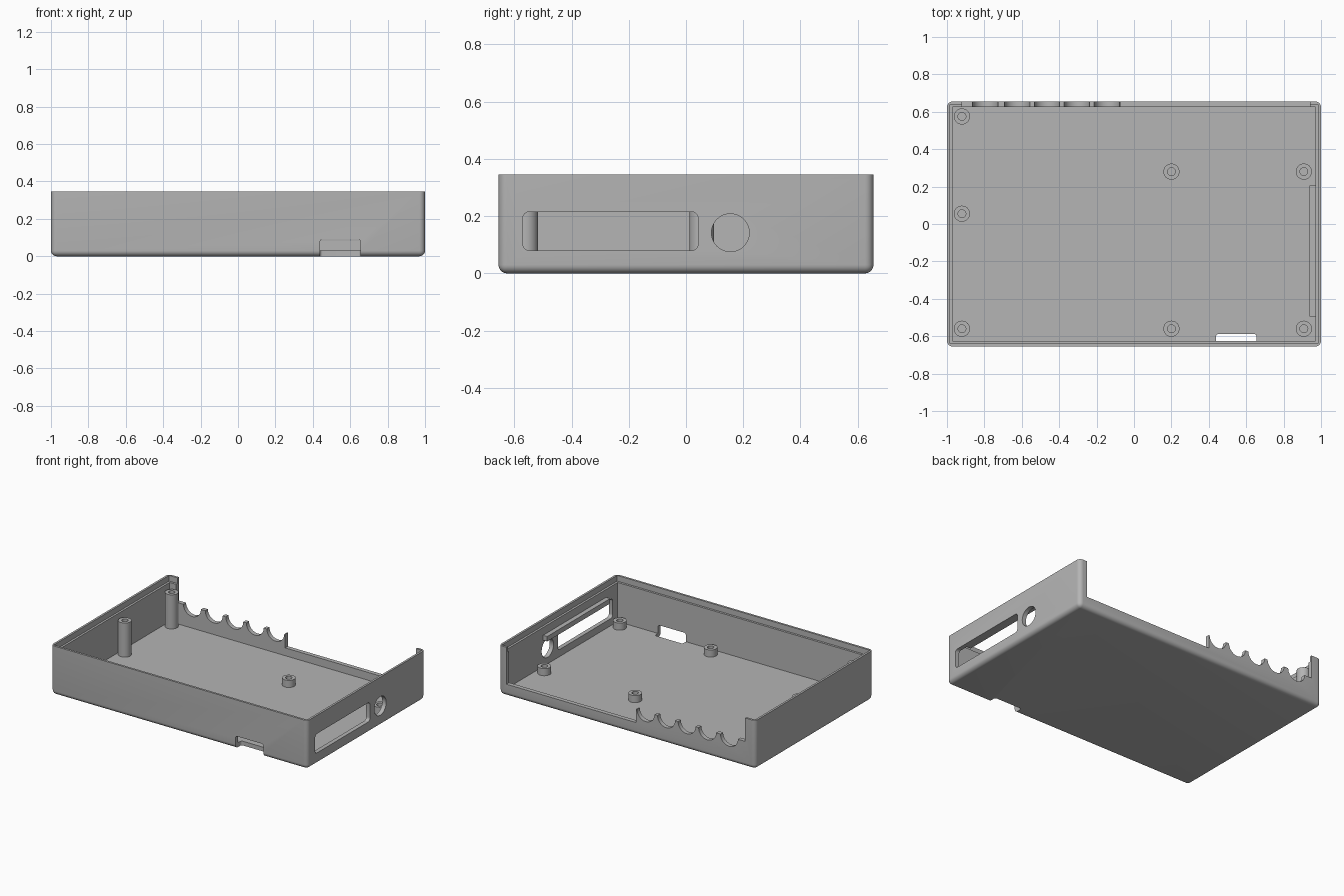
import bpy, bmesh, math
from mathutils import Matrix, Vector

if "Cube" in bpy.data.objects:
    bpy.data.objects.remove(bpy.data.objects["Cube"])

grey = bpy.data.materials.new("plain grey")
grey.use_nodes = True
GREY = (0.46, 0.46, 0.46, 1)
grey.diffuse_color = GREY
grey.node_tree.nodes["Principled BSDF"].inputs["Base Color"].default_value = GREY

WALL, HEIGHT, HALF_Y = 0.03, 0.345, 0.655


def finish(bm, name):
    bmesh.ops.recalc_face_normals(bm, faces=bm.faces)
    mesh = bpy.data.meshes.new(name)
    bm.to_mesh(mesh)
    bm.free()
    mesh.materials.append(grey)
    obj = bpy.data.objects.new(name, mesh)
    bpy.context.collection.objects.link(obj)
    return obj


def box(name, low, high, radius=0, pick=lambda edge: True):
    """Box between two corners; the picked edges are rounded."""
    low, high = Vector(low), Vector(high)
    bm = bmesh.new()
    bmesh.ops.create_cube(bm, size=1)
    for v in bm.verts:
        v.co = [(a + b) / 2 + c * (b - a) for a, b, c in zip(low, high, v.co)]
    if radius:
        bmesh.ops.bevel(bm, geom=[e for e in bm.edges if pick(e)], offset=radius,
                        segments=6, profile=0.5, affect='EDGES')
    return finish(bm, name)


def cylinder(name, centre, radius, length, axis):
    bm = bmesh.new()
    turn = Matrix.Rotation(math.pi / 2, 4, axis)
    bmesh.ops.create_cone(bm, cap_ends=True, segments=48, radius1=radius, radius2=radius,
                          depth=length, matrix=Matrix.Translation(centre) @ turn)
    return finish(bm, name)


def select(obj):
    bpy.ops.object.select_all(action='DESELECT')
    obj.select_set(True)
    bpy.context.view_layer.objects.active = obj


def cut(target, cutter):
    cutter.hide_render = True
    mod = target.modifiers.new("cut", 'BOOLEAN')
    mod.operation, mod.solver, mod.object = 'DIFFERENCE', 'EXACT', cutter
    select(target)
    bpy.ops.object.modifier_apply(modifier=mod.name)
    bpy.data.objects.remove(cutter)


def along(axis):
    """Picks edges that run along one axis."""
    return lambda e: abs((e.verts[0].co - e.verts[1].co).normalized()[axis]) > 0.9


def not_rim(edge):
    return min(v.co.z for v in edge.verts) < HEIGHT - 0.01


# Tray with rounded outside edges and an open top
tray = box("tray", (-1, -HALF_Y, 0), (1, HALF_Y, HEIGHT), WALL, not_rim)
for inset, floor in ((WALL, WALL), (WALL / 2, HEIGHT - 0.04)):
    x, y = 1 - inset, HALF_Y - inset
    cut(tray, box("cavity", (-x, -y, floor), (x, y, 0.6)))

# Stepped opening in the back wall with a row of cable scallops
cut(tray, box("back_opening", (-0.92, 0.6, 0.18), (0.94, 0.7, 0.6)))
cut(tray, box("low_back_opening", (-0.07, 0.59, 0.085), (0.94, 0.71, 0.5)))
for x in (-0.795, -0.625, -0.465, -0.305, -0.145):
    cut(tray, cylinder("scallop", (x, 0.655, 0.18), 0.068, 0.12, 'X'))

# Side slot, side round hole and front notch
cut(tray, box("slot", (0.9, -0.57, 0.08), (1.1, 0.042, 0.215), 0.022, along(0)))
cut(tray, cylinder("round_hole", (1, 0.155, 0.142), 0.066, 0.2, 'Y'))
cut(tray, box("notch", (0.438, -0.75, -0.1), (0.656, -0.588, 0.09), 0.015))

# Ledge on the inside of the side wall above the slot
box("slot_ledge", (0.938, -0.495, 0.215), (0.98, 0.205, 0.25))


# Screw posts, turned from a profile with a blind hole
def post(name, x, y, top, radius=0.043, hole=0.021, segments=32):
    profile = [(hole, WALL + 0.005), (hole, top), (radius, top), (radius, WALL - 0.01)]
    bm = bmesh.new()
    rings = []
    for r, z in profile:
        angles = [math.tau * i / segments for i in range(segments)]
        rings.append([bm.verts.new((x + r * math.cos(a), y + r * math.sin(a), z))
                      for a in angles])
    for a, b in zip(rings, rings[1:]):
        for i in range(segments):
            j = (i + 1) % segments
            bm.faces.new((a[i], a[j], b[j], b[i]))
    bm.faces.new(rings[0])
    bm.faces.new(rings[-1])
    return finish(bm, name)


for y in (-0.56, 0.055, 0.575):
    post("tall_post", -0.92, y, 0.27)
for x in (0.2, 0.908):
    for y in (-0.56, 0.28):
        post("short_post", x, y, 0.08)

# Smooth the curves and keep the edges sharp
for obj in bpy.context.collection.objects:
    if obj.type == 'MESH' and grey.name in obj.data.materials:
        select(obj)
        bpy.ops.object.shade_smooth_by_angle(angle=math.radians(30))
